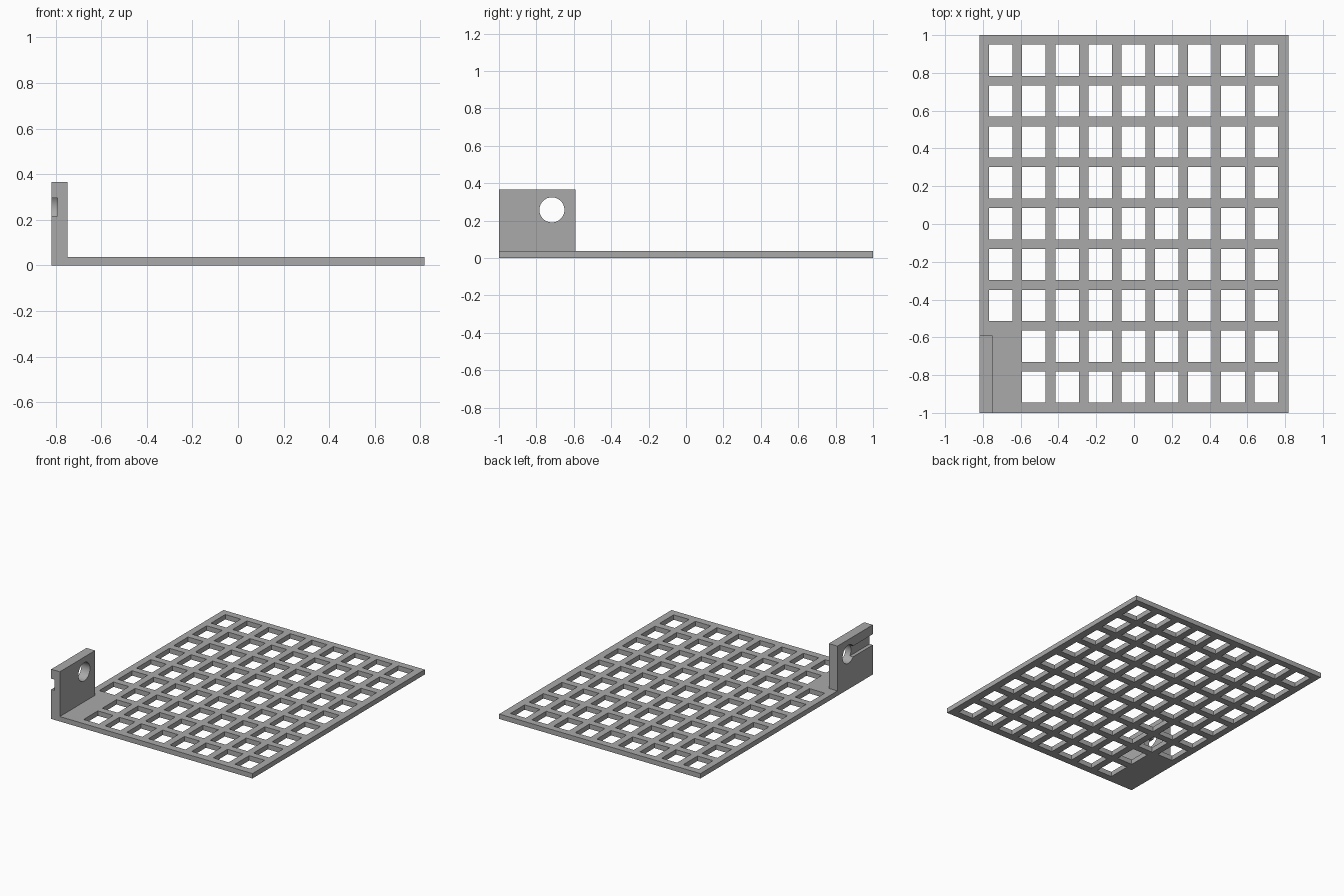
import bpy, bmesh
from math import pi
from mathutils import Matrix, Vector

cube = bpy.data.objects.get("Cube")
if cube:
    bpy.data.objects.remove(cube, do_unlink=True)

HALF_X, HALF_Y, THICK = 0.818, 1.0, 0.036
COLS = ROWS = 9
TAB_BACK, TAB_INNER, TAB_TOP = -0.59, -0.748, 0.365
HOLE_Y, HOLE_Z, HOLE_R = -0.717, 0.257, 0.067

grey = bpy.data.materials.new("plain grey")
grey.use_nodes = True
colour = (0.4, 0.4, 0.4, 1)
grey.diffuse_color = colour
grey.node_tree.nodes["Principled BSDF"].inputs["Base Color"].default_value = colour


def add_object(name, bm):
    mesh = bpy.data.meshes.new(name)
    bmesh.ops.recalc_face_normals(bm, faces=bm.faces)
    bm.to_mesh(mesh)
    bm.free()
    mesh.materials.append(grey)
    obj = bpy.data.objects.new(name, mesh)
    bpy.context.collection.objects.link(obj)
    return obj


def box(name, low, high):
    low, high = Vector(low), Vector(high)
    bm = bmesh.new()
    bmesh.ops.create_cube(bm, size=1, matrix=Matrix.Translation((low + high) / 2)
                          @ Matrix.Diagonal((*(high - low), 1)))
    return add_object(name, bm)


def combine(target, tool, operation):
    mod = target.modifiers.new(tool.name, "BOOLEAN")
    mod.operation, mod.solver, mod.object = operation, "EXACT", tool
    bpy.context.view_layer.objects.active = target
    bpy.ops.object.modifier_apply(modifier=mod.name)
    bpy.data.objects.remove(tool, do_unlink=True)


def grid_lines(half, first, pitch, width, count):
    lines = [-half]
    for i in range(count):
        lines += [first + i * pitch, first + i * pitch + width]
    return lines + [half]


# Perforated tray: every odd cell is an opening, save two beside the tab
xs = grid_lines(HALF_X, -0.768, 0.1757, 0.125, COLS)
ys = grid_lines(HALF_Y, -0.946, 0.2163, 0.165, ROWS)
bm = bmesh.new()
verts = [[bm.verts.new((x, y, 0)) for y in ys] for x in xs]
for i in range(len(xs) - 1):
    for j in range(len(ys) - 1):
        opening = i % 2 and j % 2 and not (i == 1 and j <= 3)
        if not opening:
            bm.faces.new((verts[i][j], verts[i + 1][j],
                          verts[i + 1][j + 1], verts[i][j + 1]))
top = bmesh.ops.extrude_face_region(bm, geom=bm.faces[:], use_keep_orig=True)["geom"]
bmesh.ops.translate(bm, vec=(0, 0, THICK),
                    verts=[v for v in top if isinstance(v, bmesh.types.BMVert)])
tray = add_object("grid_tray", bm)

# Upright tab with a round hole and an outer groove running to the front
tab = box("upright_tab", (-HALF_X, -HALF_Y, 0), (TAB_INNER, TAB_BACK, TAB_TOP))
groove = box("groove_cutter", (-HALF_X - 0.1, -HALF_Y - 0.1, 0.217),
             (-HALF_X + 0.026, HOLE_Y, 0.296))
bm = bmesh.new()
bmesh.ops.create_cone(bm, cap_ends=True, segments=48, radius1=HOLE_R, radius2=HOLE_R,
                      depth=0.5, matrix=Matrix.Translation((TAB_INNER, HOLE_Y, HOLE_Z))
                      @ Matrix.Rotation(pi / 2, 4, "Y"))
hole = add_object("hole_cutter", bm)
combine(tab, groove, "DIFFERENCE")
combine(tab, hole, "DIFFERENCE")

# Fuse into one solid, smooth only inside the round hole
combine(tray, tab, "UNION")
tray.name = "grid_tray_with_tab"
bpy.ops.object.select_all(action="DESELECT")
tray.select_set(True)
bpy.context.view_layer.objects.active = tray
bpy.ops.object.shade_smooth_by_angle(angle=pi / 6)
